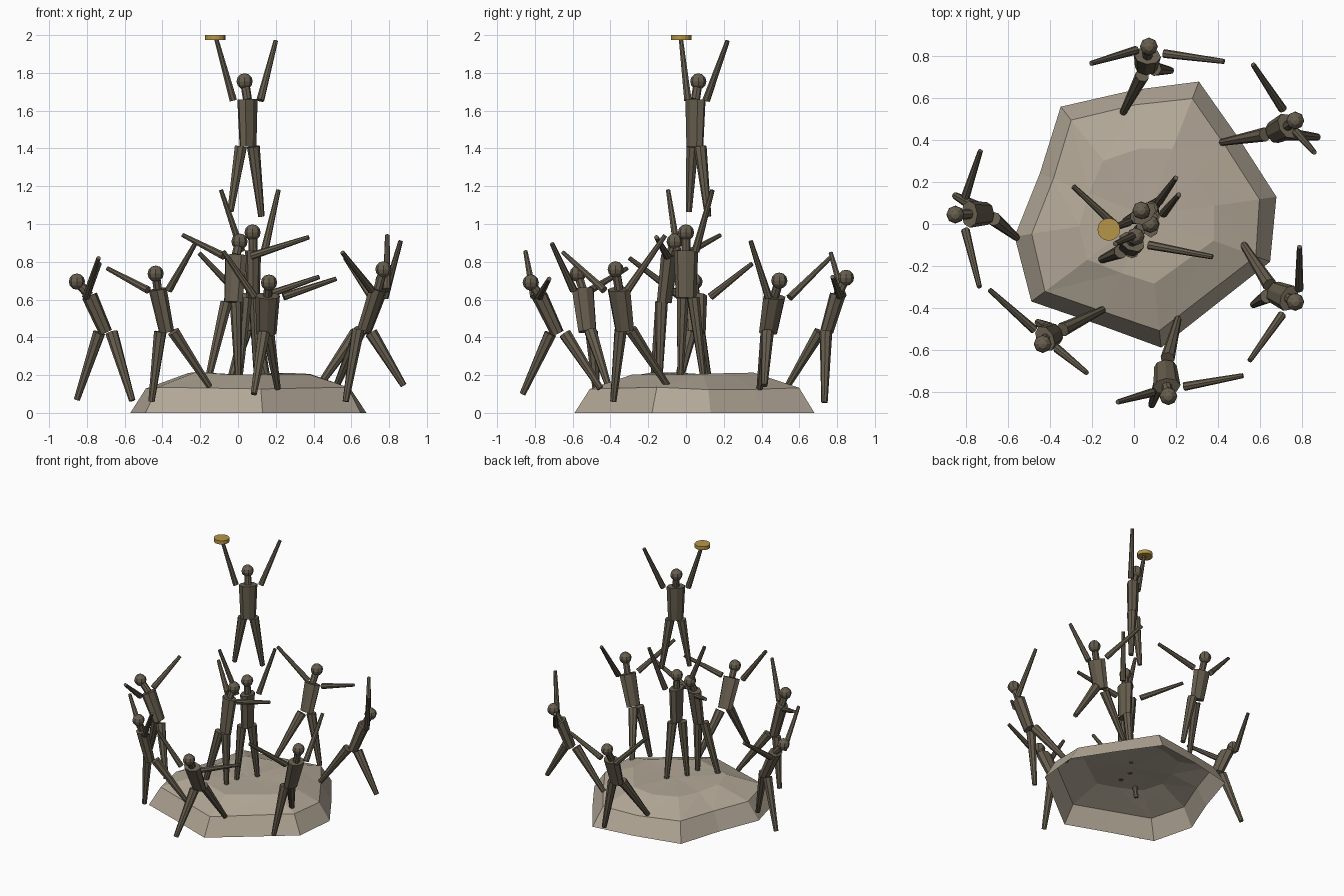
import bpy, bmesh, math, random
from mathutils import Vector

cube = bpy.data.objects.get("Cube")
if cube:
    bpy.data.objects.remove(cube, do_unlink=True)
random.seed(4)


def material(name, colour):
    m = bpy.data.materials.new(name)
    m.use_nodes = True
    m.diffuse_color = (*colour, 1)
    bsdf = next(n for n in m.node_tree.nodes if n.type == 'BSDF_PRINCIPLED')
    bsdf.inputs["Base Color"].default_value = (*colour, 1)
    return m


BRONZE = material("dark bronze", (0.135, 0.112, 0.077))
STONE = material("pale stone", (0.45, 0.39, 0.31))
GOLD = material("gold", (0.47, 0.30, 0.065))


def finish(name, bm, mat):
    me = bpy.data.meshes.new(name)
    bm.to_mesh(me)
    bm.free()
    me.materials.append(mat)
    ob = bpy.data.objects.new(name, me)
    bpy.context.collection.objects.link(ob)
    return ob


def limb(name, start, end, r1, r2, flat=1.0, mat=BRONZE, sides=8):
    """Tapered cylinder between two points, flattened in its leaning plane."""
    a, b = Vector(start), Vector(end)
    d = b - a
    bm = bmesh.new()
    bmesh.ops.create_cone(bm, cap_ends=True, segments=sides, radius1=r1,
                          radius2=r2, depth=d.length)
    ob = finish(name, bm, mat)
    ob.location = (a + b) / 2
    ob.scale = (flat, 1, 1)
    ob.rotation_euler = (0, math.atan2(d.xy.length, d.z), math.atan2(d.y, d.x))
    return ob


def figure(name, head, chest, hip, shoulders, hands, feet):
    limb(name + "_torso", hip, chest, 0.054, 0.065, 0.65)
    limb(name + "_neck", chest, head, 0.024, 0.024)
    bm = bmesh.new()
    bmesh.ops.create_uvsphere(bm, u_segments=8, v_segments=6, radius=0.043)
    finish(name + "_head", bm, BRONZE).location = head
    for i, side in enumerate(("right", "left")):
        limb(f"{name}_{side}_arm", (*shoulders[i], chest[2] - 0.005), hands[i], 0.021, 0.012)
        # hips sit a little to each side, on the way to each foot
        h, f = Vector(hip), Vector(feet[i])
        step = (f - h).xy
        h.xy += step.normalized() * min(0.04, step.length * 0.6)
        limb(f"{name}_{side}_leg", h, f, 0.034, 0.017)


# Rock: faceted open shell, rings shrinking towards the crown
outline = [(-.35, .56), (0, .64), (.31, .68), (.5, .41), (.68, .13), (.65, -.18),
           (.13, -.59), (-.17, -.48), (-.49, -.37), (-.57, -.06), (-.45, .24)]
bm = bmesh.new()
centre = Vector((0.06, 0.04))
rings = []
for scale, z, jitter in ((1, 0, 0), (0.87, 0.13, 0.008), (0.52, 0.21, 0.012)):
    ring = []
    for p in outline:
        q = centre + (Vector(p) - centre) * (scale + random.uniform(-2, 2) * jitter)
        ring.append(bm.verts.new((q.x, q.y, z + random.uniform(-1, 1) * jitter)))
    rings.append(ring)
crown = bm.verts.new((*centre, 0.2))
n = len(outline)
for i in range(n):
    j = (i + 1) % n
    low, mid, top = rings
    bm.faces.new((low[j], low[i], mid[i], mid[j]))
    bm.faces.new((mid[j], mid[i], top[i]))
    bm.faces.new((mid[j], top[i], top[j]))
    bm.faces.new((top[j], top[i], crown))
bmesh.ops.recalc_face_normals(bm, faces=bm.faces)
if crown.normal.z < 0:
    bmesh.ops.reverse_faces(bm, faces=bm.faces)
finish("rock_base", bm, STONE)

# Raised figure at the summit, holding the disc
figure("summit_figure", (.035, .065, 1.755), (.05, .05, 1.66), (.053, .047, 1.41),
       [(-.025, .01), (.118, .107)],
       [(-.115, -.027, 1.98), (.2, .22, 1.97)],
       [(-.04, .015, 1.065), (.124, .117, 1.04)])
limb("gold_disc", (-.12, -.026, 1.973), (-.12, -.026, 2.0), .054, .054, mat=GOLD, sides=16)

# Two supporting figures on the crown of the rock
figure("upper_support", (.077, 0, .955), (.08, 0, .86), (.08, 0, .61),
       [(.02, -.045), (.14, .05)],
       [(-.09, -.095, 1.18), (.214, .14, 1.18)],
       [(.01, -.03, .2), (.1, .09, .2)])
figure("lower_support", (.008, -.06, .907), (-.01, -.085, .835), (-.025, -.115, .585),
       [(-.075, -.02), (.07, -.1)],
       [(-.29, .18, .94), (.375, -.157, .93)],
       [(-.167, -.175, .14), (.0, -.14, .2)])

# Ring of figures around the rock
figure("left_edge_figure", (-.853, .045, .695), (-.786, .047, .62), (-.70, .05, .425),
       [(-.805, .13), (-.805, -.03)],
       [(-.733, .35, .79), (-.738, -.3, .82)],
       [(-.853, .135, .07), (-.56, -.065, .065)])
figure("front_left_figure", (-.436, -.573, .737), (-.425, -.547, .655), (-.378, -.522, .43),
       [(-.476, -.505), (-.367, -.595)],
       [(-.69, -.314, .764), (-.226, -.71, .897)],
       [(-.458, -.47, .06), (-.15, -.41, .14)])
figure("front_figure", (.164, -.822, .69), (.157, -.775, .62), (.15, -.68, .42),
       [(.086, -.805), (.24, -.776)],
       [(-.078, -.85, .855), (.52, -.724, .71)],
       [(.084, -.865, .1), (.21, -.453, .13)])
figure("front_right_figure", (.77, -.372, .76), (.74, -.355, .655), (.67, -.325, .44),
       [(.788, -.31), (.707, -.433)],
       [(.79, -.11, .94), (.552, -.652, .85)],
       [(.57, -.385, .06), (.52, -.095, .14)])
figure("back_right_figure", (.77, .494, .7), (.732, .468, .615), (.665, .435, .425),
       [(.71, .548), (.776, .438)],
       [(.568, .762, .82), (.861, .342, .91)],
       [(.877, .415, .145), (.42, .39, .13)])
figure("back_figure", (.071, .847, .715), (.064, .803, .625), (.058, .745, .43),
       [(.01, .83), (.143, .814)],
       [(-.205, .767, .845), (.43, .776, .72)],
       [(-.052, .533, .135), (.175, .733, .055)])
